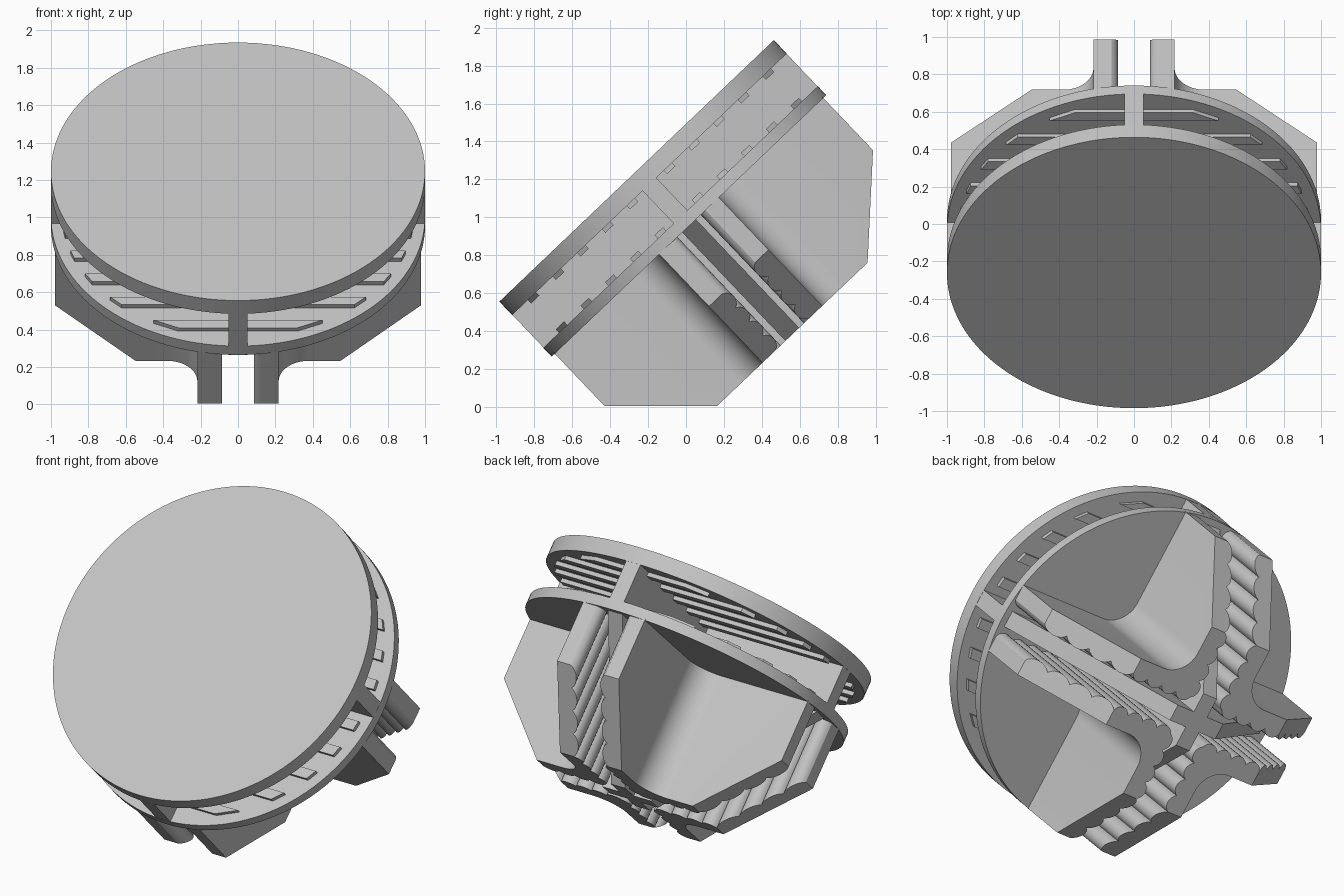
import bpy, bmesh, math
from mathutils import Matrix, Vector

cube = bpy.data.objects.get("Cube")
if cube:
    bpy.data.objects.remove(cube, do_unlink=True)

grey = bpy.data.materials.new("plain_grey")
grey.use_nodes = True
COLOUR = (0.55, 0.55, 0.55, 1)
grey.diffuse_color = COLOUR
grey.node_tree.nodes["Principled BSDF"].inputs["Base Color"].default_value = COLOUR

# The whole fitting is built upright around its axis, then tilted back
TILT = Matrix.Translation((0, 0.485, 0.462)) @ Matrix.Rotation(math.radians(43.6), 4, 'X')
BASE, PLATE_LOW, PLATE_TOP, CAP_LOW, CAP_TOP = -0.11, 0.68, 0.745, 0.983, 1.081
REACH = 0.978        # outer end of the walls
INNER, OUTER = 0.12, 0.217   # wall faces, measured from the centre planes


def finish(name, bm, smooth=True):
    bmesh.ops.recalc_face_normals(bm, faces=bm.faces)
    bm.transform(TILT)
    mesh = bpy.data.meshes.new(name)
    bm.to_mesh(mesh)
    bm.free()
    mesh.materials.append(grey)
    if smooth:
        mesh.shade_smooth()
        mesh.set_sharp_from_angle(angle=math.radians(30))
    obj = bpy.data.objects.new(name, mesh)
    bpy.context.collection.objects.link(obj)
    return obj


def prism(bm, outline, low, high):
    """Extrude a flat outline of (x, y) points from low to high."""
    face = bm.faces.new([bm.verts.new((x, y, low)) for x, y in outline])
    made = bmesh.ops.extrude_face_region(bm, geom=[face])["geom"]
    verts = [g for g in made if isinstance(g, bmesh.types.BMVert)]
    bmesh.ops.translate(bm, verts=verts, vec=(0, 0, high - low))


def disc(name, low, high):
    bm = bmesh.new()
    bmesh.ops.create_cone(bm, cap_ends=True, segments=128, radius1=1, radius2=1,
                          depth=high - low,
                          matrix=Matrix.Translation((0, 0, (low + high) / 2)))
    finish(name, bm)


def scallops(count=8, sag=0.035, steps=8):
    """Points (along, across) of a row of round ridges on the inner wall face."""
    pitch = (REACH - INNER) / count
    radius = pitch * pitch / (8 * sag) + sag / 2
    half = math.asin(pitch / 2 / radius)
    pts = []
    for i in range(count):
        mid = INNER + pitch * (i + 0.5)
        for s in range(steps):
            a = -half + 2 * half * s / steps
            rise = radius * (math.cos(a) - math.cos(half))
            pts.append((mid + radius * math.sin(a), INNER - rise))
    return pts + [(REACH, INNER)]


def corner_wall(name, sx, sy):
    """L-shaped wall: ridged inside, filleted outside, chamfered at both tips."""
    row = scallops()
    fillet = 0.16
    c = OUTER + fillet
    arc = [(c - fillet * math.cos(a), c - fillet * math.sin(a))
           for a in (math.pi / 2 * i / 12 for i in range(13))]
    outline = [(across, along) for along, across in row]
    outline += [(OUTER, REACH)] + arc + [(REACH, OUTER)]
    outline += row[:0:-1]
    bm = bmesh.new()
    prism(bm, outline, BASE, PLATE_LOW + 0.01)
    for axis in (Vector((1, 0, 0)), Vector((0, 1, 0))):
        cut = bmesh.ops.bisect_plane(
            bm, geom=bm.verts[:] + bm.edges[:] + bm.faces[:],
            plane_co=axis * REACH + Vector((0, 0, 0.3)),
            plane_no=axis * 0.41 - Vector((0, 0, 0.43)), clear_outer=True)
        edges = [g for g in cut["geom_cut"] if isinstance(g, bmesh.types.BMEdge)]
        bmesh.ops.holes_fill(bm, edges=edges, sides=0)
    bm.transform(Matrix.Diagonal((sx, sy, 1, 1)))
    finish(name, bm)


def ribs(name, sx, sy):
    """Low ribs on both faces of the slot, trimmed to a circle."""
    bm = bmesh.new()
    for i in range(5):
        near = 0.105 + 0.18 * i
        far = near + 0.06
        x_near, x_far = (math.sqrt(0.94 ** 2 - d * d) for d in (near, far))
        outline = [(0.04, near), (x_near, near), (x_far, far), (0.04, far)]
        outline = [(x * sx, y * sy) for x, y in outline]
        prism(bm, outline, PLATE_TOP - 0.005, PLATE_TOP + 0.025)
        prism(bm, outline, CAP_LOW - 0.025, CAP_LOW + 0.005)
    finish(name, bm, smooth=False)


# Round plates
disc("top_cap", CAP_LOW, CAP_TOP)
disc("middle_plate", PLATE_LOW, PLATE_TOP)

# Cross walls in the slot, and tapered webs below the middle plate
for name, turn in (("side_cross_wall", 0), ("front_cross_wall", math.pi / 2)):
    spin = Matrix.Rotation(turn, 4, 'Z')
    bm = bmesh.new()
    size = Matrix.Diagonal((1.997, 0.1, CAP_LOW - PLATE_TOP + 0.02, 1))
    bmesh.ops.create_cube(bm, size=1, matrix=spin @ Matrix.Translation(
        (0, 0, (CAP_LOW + PLATE_TOP) / 2)) @ size)
    finish(name, bm, smooth=False)

    bm = bmesh.new()
    taper = [(-0.97, PLATE_LOW + 0.01), (-0.17, BASE), (0.17, BASE), (0.97, PLATE_LOW + 0.01)]
    prism(bm, taper, -0.05, 0.05)
    bm.transform(spin @ Matrix.Rotation(math.pi / 2, 4, 'X'))
    finish(name.replace("cross_wall", "web"), bm, smooth=False)

# Four matching quadrants
for side, sx in (("left", 1), ("right", -1)):
    for end, sy in (("front", -1), ("back", 1)):
        corner_wall(f"{end}_{side}_corner_wall", sx, sy)
        ribs(f"{end}_{side}_ribs", sx, sy)
